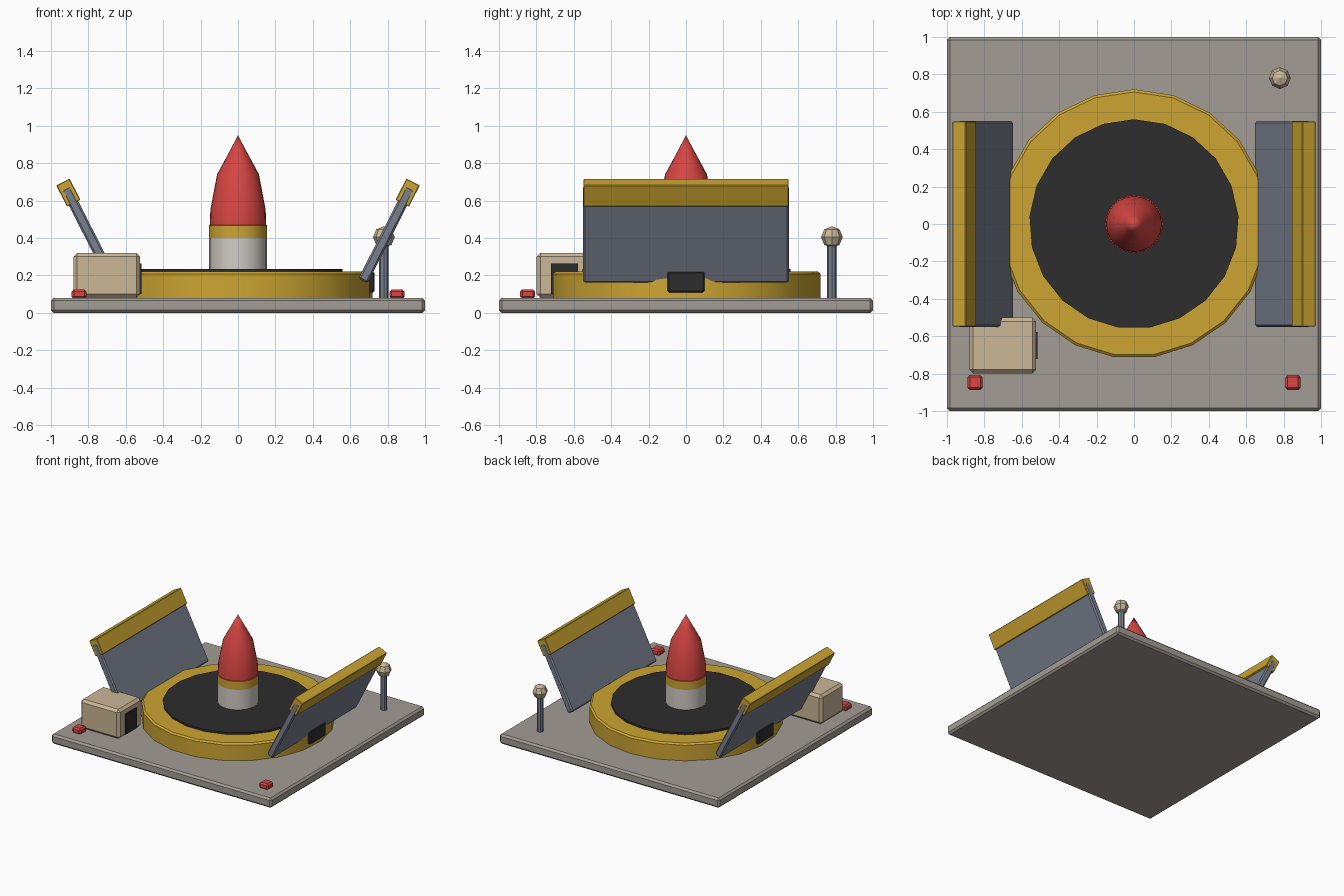
import bpy, bmesh, math
from mathutils import Matrix

if "Cube" in bpy.data.objects:
    bpy.data.objects.remove(bpy.data.objects["Cube"])


def material(name, rgb):
    m = bpy.data.materials.new(name)
    lin = [((c / 255 + 0.055) / 1.055) ** 2.4 for c in rgb]
    m.diffuse_color = (*lin, 1)
    m.use_nodes = True
    m.node_tree.nodes["Principled BSDF"].inputs["Base Color"].default_value = m.diffuse_color
    return m


STONE = material("stone grey", (162, 156, 147))
GOLD = material("gold yellow", (204, 165, 50))
DARK = material("charcoal", (45, 45, 45))
STEEL = material("steel blue grey", (120, 128, 142))
TAN = material("tan", (203, 183, 150))
RED = material("red", (214, 70, 66))
WHITE = material("off white", (208, 204, 196))


def finish(name, bm, mats, smooth=False):
    bmesh.ops.recalc_face_normals(bm, faces=bm.faces[:])
    me = bpy.data.meshes.new(name)
    bm.to_mesh(me)
    bm.free()
    for m in mats:
        me.materials.append(m)
    if smooth:
        me.shade_smooth()
        me.set_sharp_from_angle(angle=math.radians(35))
    ob = bpy.data.objects.new(name, me)
    bpy.context.collection.objects.link(ob)
    return ob


def box(name, centre, size, mat, bevel=0.0, tilt=0.0):
    bm = bmesh.new()
    bmesh.ops.create_cube(bm, size=1)
    bmesh.ops.scale(bm, vec=size, verts=bm.verts[:])
    if bevel:
        bmesh.ops.bevel(bm, geom=bm.edges[:], offset=bevel, segments=1, affect='EDGES')
    bm.transform(Matrix.Translation(centre) @ Matrix.Rotation(tilt, 4, 'Y'))
    return finish(name, bm, [mat])


def lathe(name, profile, sides, mats, centre=(0, 0), rule=None):
    """Revolve (radius, z) points; the first vertex points to +y."""
    bm = bmesh.new()
    rings = []
    for r, z in profile:
        n = sides if r > 0 else 1
        rings.append([bm.verts.new((centre[0] + r * math.sin(math.tau * i / sides),
                                    centre[1] + r * math.cos(math.tau * i / sides), z))
                      for i in range(n)])
    for a, b in zip(rings, rings[1:]):
        for i in range(sides):
            j = (i + 1) % sides
            if len(b) == 1:
                bm.faces.new((a[i], a[j], b[0]))
            else:
                bm.faces.new((a[i], a[j], b[j], b[i]))
    for ring in (rings[0], rings[-1]):
        if len(ring) > 2:
            bm.faces.new(ring)
    if rule:
        for f in bm.faces:
            f.material_index = rule(f.calc_center_median().z)
    return finish(name, bm, mats, smooth=True)


# Ground slab
box("base_slab", (0, 0, 0.04), (2, 2, 0.08), STONE, 0.015)

# Round silo rim and dark lid
lathe("silo_rim", [(0.72, 0.08), (0.72, 0.208), (0.706, 0.22)], 21, [GOLD])
lathe("silo_floor", [(0.56, 0.2), (0.56, 0.235)], 21, [DARK])

# Rocket: white body, gold band, red nose
lathe("rocket", [(0.154, 0.23), (0.154, 0.40), (0.155, 0.40), (0.155, 0.468), (0.15, 0.47),
                 (0.148, 0.55), (0.112, 0.74), (0.043, 0.868), (0, 0.95)], 24,
      [WHITE, GOLD, RED], rule=lambda z: 0 if z < 0.399 else 1 if z < 0.4685 else 2)

# Opened doors with gold lips, hinges and warning lights, on both sides
TILT = math.radians(27)
for side, label in ((-1, "left"), (1, "right")):
    dx, dz = math.sin(TILT), math.cos(TILT)
    box(f"door_{label}", (side * 0.795, 0, 0.42), (0.055, 1.10, 0.56), STEEL, 0.01, side * TILT)
    box(f"door_lip_{label}", (side * (0.795 + 0.247 * dx), 0, 0.42 + 0.25 * dz),
        (0.08, 1.098, 0.127), GOLD, 0.004, side * TILT)
    box(f"hinge_{label}", (side * 0.69, 0, 0.165), (0.08, 0.2, 0.11), DARK, 0.008)
    box(f"warning_light_{label}", (side * 0.85, -0.847, 0.1), (0.08, 0.08, 0.05), RED, 0.012)

# Control crate with dark screen
box("control_crate", (-0.702, -0.649, 0.2), (0.356, 0.298, 0.24), TAN, 0.02)
box("control_screen", (-0.52, -0.649, 0.182), (0.0099, 0.145, 0.165), DARK)

# Sensor mast with faceted head
lathe("mast", [(0.025, 0.08), (0.025, 0.37)], 8, [STEEL], (0.78, 0.78))
bm = bmesh.new()
bmesh.ops.create_uvsphere(bm, u_segments=8, v_segments=4, radius=0.058)
bmesh.ops.translate(bm, vec=(0.78, 0.78, 0.405), verts=bm.verts[:])
finish("mast_head", bm, [TAN])
